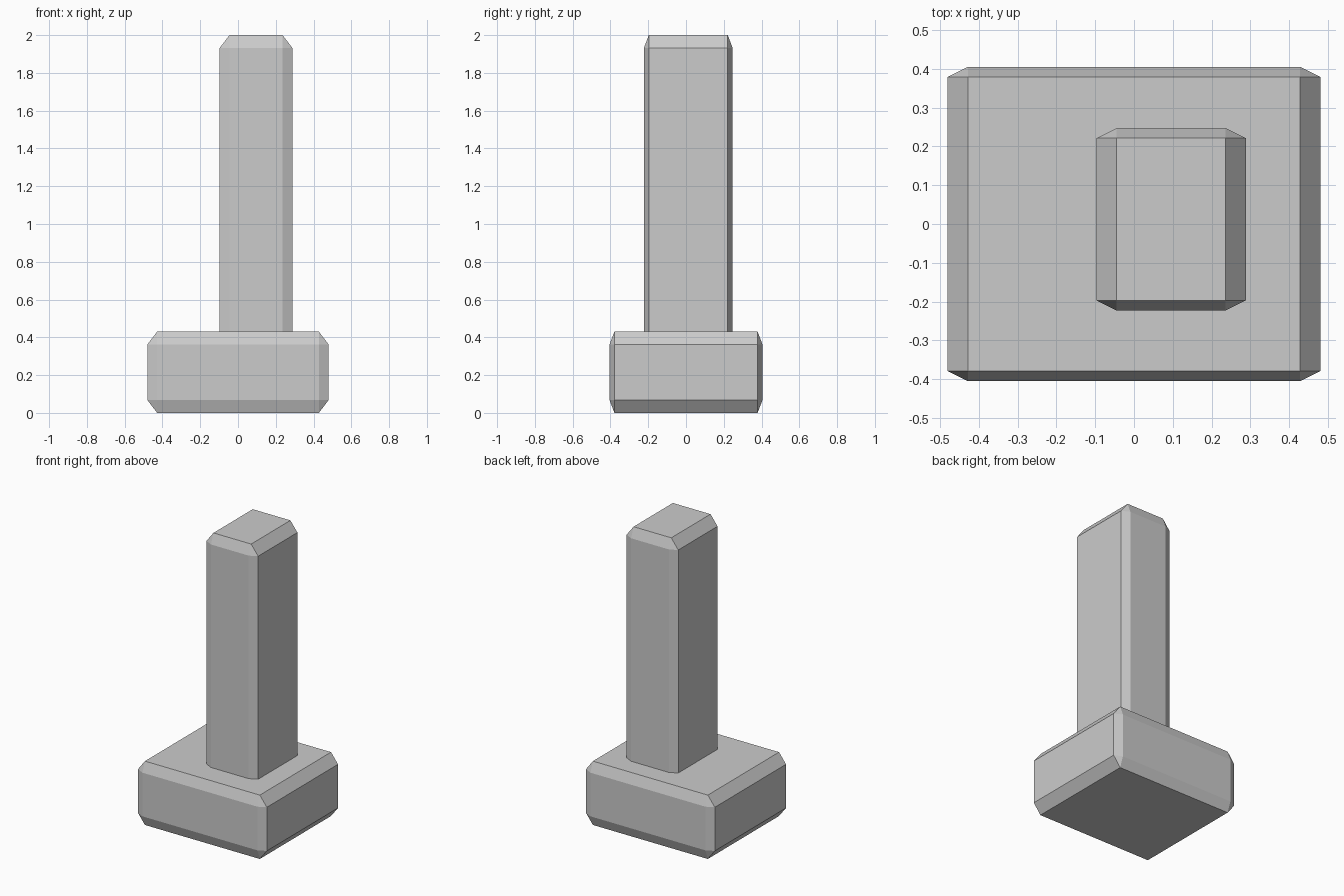
import bpy
import bmesh
from mathutils import Vector

if "Cube" in bpy.data.objects:
    bpy.data.objects.remove(bpy.data.objects["Cube"])

CHAMFER = Vector((0.052, 0.026, 0.068))  # stretched chamfer size along x, y, z


def chamfered_block(name, low, high):
    """Box from low to high, every edge cut by the stretched chamfer."""
    low, high = Vector(low), Vector(high)
    size, centre = high - low, (low + high) / 2
    bm = bmesh.new()
    bmesh.ops.create_cube(bm, size=1)
    # Bevel in chamfer units, then scale back so the cut differs per axis
    bmesh.ops.scale(bm, verts=bm.verts, vec=[s / c for s, c in zip(size, CHAMFER)])
    bmesh.ops.bevel(bm, geom=bm.edges[:], offset=1, offset_type='OFFSET',
                    segments=1, profile=0.5, affect='EDGES')
    bmesh.ops.scale(bm, verts=bm.verts, vec=CHAMFER)
    bmesh.ops.recalc_face_normals(bm, faces=bm.faces)
    mesh = bpy.data.meshes.new(name)
    bm.to_mesh(mesh)
    bm.free()
    obj = bpy.data.objects.new(name, mesh)
    obj.location = centre
    bpy.context.collection.objects.link(obj)
    return obj


# Wide foot block
chamfered_block("base", (-0.48, -0.405, 0), (0.48, 0.405, 0.43))

# Tall off-centre post, sunk into the base so its lower chamfer is hidden
chamfered_block("post", (-0.097, -0.223, 0.3), (0.288, 0.247, 2.0))
